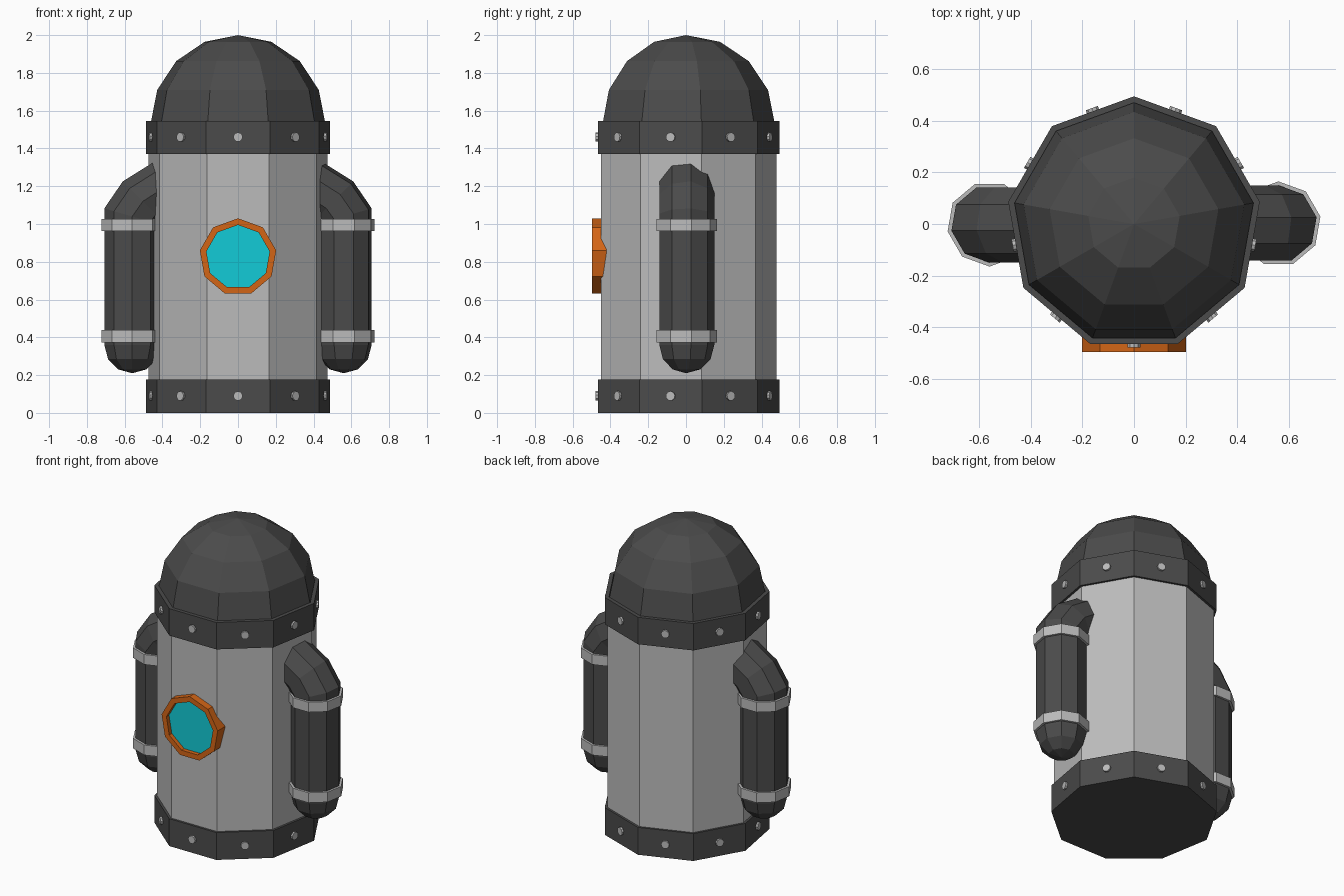
import bpy, bmesh
from math import sin, cos, pi, radians
from mathutils import Vector, Matrix

if "Cube" in bpy.data.objects:
    bpy.data.objects.remove(bpy.data.objects["Cube"])

SIDES = 9


def material(name, rgb):
    m = bpy.data.materials.new(name)
    m.diffuse_color = (*rgb, 1)
    m.use_nodes = True
    m.node_tree.nodes["Principled BSDF"].inputs["Base Color"].default_value = m.diffuse_color
    return m


DARK = material("dark_metal", (0.07, 0.07, 0.07))
LIGHT = material("light_metal", (0.5, 0.5, 0.5))
ORANGE = material("orange_trim", (0.65, 0.13, 0.008))
CYAN = material("cyan_glass", (0.006, 0.6, 0.68))


def finish(bm, name, mat):
    bmesh.ops.remove_doubles(bm, verts=bm.verts, dist=0.0005)
    bmesh.ops.recalc_face_normals(bm, faces=bm.faces)
    mesh = bpy.data.meshes.new(name)
    bm.to_mesh(mesh)
    bm.free()
    mesh.materials.append(mat)
    ob = bpy.data.objects.new(name, mesh)
    bpy.context.collection.objects.link(ob)
    return ob


def loft(name, rings, mat, cyclic=False):
    """Skin rings of points; cap the ends unless the rings form a closed loop."""
    bm = bmesh.new()
    vs = [[bm.verts.new(p) for p in ring] for ring in rings]
    pairs = list(zip(vs, vs[1:])) + ([(vs[-1], vs[0])] if cyclic else [])
    for a, b in pairs:
        for i in range(SIDES):
            j = (i + 1) % SIDES
            bm.faces.new((a[i], a[j], b[j], b[i]))
    if not cyclic:
        for ring in (vs[0], vs[-1]):
            if (ring[0].co - ring[1].co).length > 0.001:
                bm.faces.new(ring)
    return finish(bm, name, mat)


def lathe(name, profile, mat, cyclic=False):
    """Nine-sided turned part from (radius, height) points, corner at the back."""
    rings = [[(r * cos(pi / 2 + 2 * pi * i / SIDES), r * sin(pi / 2 + 2 * pi * i / SIDES), z)
              for i in range(SIDES)] for r, z in profile]
    return loft(name, rings, mat, cyclic)


# Hull, bands and domed roof
lathe("hull", [(0.48, 0.1), (0.48, 1.5)], LIGHT)
lathe("bottom_band", [(0.495, 0), (0.495, 0.178)], DARK)
lathe("top_band", [(0.47, 1.37), (0.495, 1.37), (0.495, 1.545), (0.47, 1.545)], DARK, True)
lathe("dome", [(0.47 * cos(i * pi / 8), 1.53 + 0.47 * sin(i * pi / 8)) for i in range(5)], DARK)

# Rivets, one in the middle of every band face
for label, z in (("bottom", 0.09), ("top", 1.46)):
    bm = bmesh.new()
    for i in range(SIDES):
        turn = Matrix.Rotation(2 * pi * i / SIDES, 4, 'Z')
        place = Matrix.Translation((0, -0.467, z)) @ Matrix.Rotation(pi / 2, 4, 'X')
        bmesh.ops.create_cone(bm, cap_ends=True, segments=9, radius1=0.025, radius2=0.025,
                              depth=0.022, matrix=turn @ place)
    finish(bm, label + "_rivets", LIGHT)


# Side pipes: (x, z, tilt of section in degrees, radius in plane, radius across)
def section(x, z, tilt, ru, rv):
    u = Vector((cos(radians(tilt)), 0, sin(radians(tilt))))
    angles = [radians(10) + 2 * pi * i / SIDES for i in range(SIDES)]
    return [Vector((x, 0, z)) + u * ru * cos(a) + Vector((0, rv * sin(a), 0)) for a in angles]


X, R = 0.56, 0.15
pipe = [section(X, 0.36 - R * cos(i * pi / 6), 0, R * sin(i * pi / 6), R * sin(i * pi / 6))
        for i in range(4)]
pipe += [section(X, 1.04, 16, R / cos(radians(16)), R),
         section(0.504, 1.12, 45, 0.152, R),
         section(0.395, 1.19, 74, 0.152, R)]

for side, spin in (("right", 0), ("left", pi)):
    parts = [loft(side + "_pipe", pipe, DARK)]
    for label, z0, z1 in (("lower", 0.373, 0.438), ("upper", 0.962, 1.027)):
        parts.append(loft(f"{side}_{label}_clamp",
                          [section(X, z, 0, 0.165, 0.165) for z in (z0, z1)], LIGHT))
    for ob in parts:
        ob.rotation_euler.z = spin


# Porthole on the front: frame ring and recessed glass
def upright(r, y):
    return [(r * cos(pi / 2 + 2 * pi * i / SIDES), y, 0.825 + r * sin(pi / 2 + 2 * pi * i / SIDES))
            for i in range(SIDES)]


loft("porthole_frame", [upright(0.205, -0.38), upright(0.205, -0.497),
                        upright(0.17, -0.497), upright(0.17, -0.38)], ORANGE, True)
loft("porthole_glass", [upright(0.172, -0.40), upright(0.172, -0.47)], CYAN)
